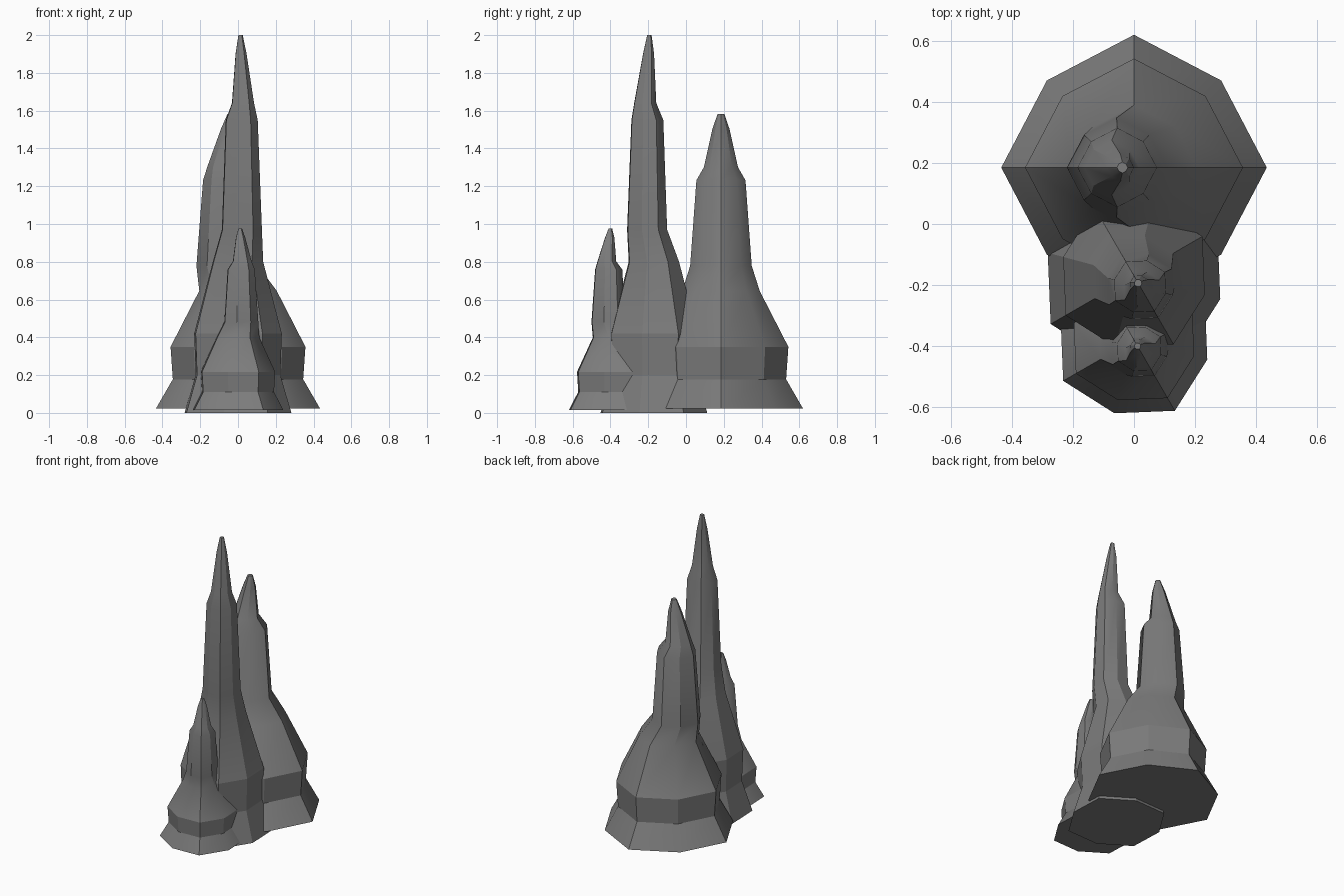
import bpy, bmesh, math

if "Cube" in bpy.data.objects:
    bpy.data.objects.remove(bpy.data.objects["Cube"])

# Shared spire profile: (height, radius, sideways drift of the ring centre)
RINGS = [(0.0, .435, 0), (.2, .345, 0), (.42, .357, 0), (.8, .205, 0),
         (.97, .163, -.057), (1.55, .13, -.055), (1.64, .09, -.073),
         (1.9, .045, -.045), (2.0, .018, -.038)]
SIDES = 8
SHARP_RINGS = (1, 2)

# Dark rock
rock = bpy.data.materials.new("dark_rock")
rock.diffuse_color = (.2, .2, .2, 1)
rock.use_nodes = True
rock.node_tree.nodes["Principled BSDF"].inputs["Base Color"].default_value = rock.diffuse_color


def spire(name, location, width, height, turn):
    bm = bmesh.new()
    loops = []
    for z, r, drift in RINGS:
        loop = []
        for i in range(SIDES):
            a = math.tau * i / SIDES
            rr = r * (0.928 if i % 2 else 1.0)   # alternate corners pulled in
            loop.append(bm.verts.new(((rr * math.cos(a) + drift) * width,
                                      rr * math.sin(a) * width, z * height)))
        loops.append(loop)
    for lo, hi in zip(loops, loops[1:]):
        for i in range(SIDES):
            j = (i + 1) % SIDES
            bm.faces.new((lo[i], lo[j], hi[j], hi[i]))
    bm.faces.new(loops[-1])
    bm.faces.new(loops[0][::-1])
    mesh = bpy.data.meshes.new(name)
    bm.to_mesh(mesh)
    bm.free()
    mesh.materials.append(rock)
    ob = bpy.data.objects.new(name, mesh)
    ob.location = location
    ob.rotation_euler.z = math.radians(turn)
    bpy.context.collection.objects.link(ob)
    bpy.ops.object.select_all(action='DESELECT')
    ob.select_set(True)
    bpy.context.view_layer.objects.active = ob
    bpy.ops.object.shade_smooth_by_angle(angle=math.radians(33))
    # Crisp ledges around the foot
    for e in mesh.edges:
        if any(all(v // SIDES == k for v in e.vertices) for k in SHARP_RINGS):
            e.use_edge_sharp = True
    return ob


# Three stalagmites: wide rear, tall middle, small front
spire("wide_rear_spire", (0, .185, .022), 1.0, .78, 0)
spire("tall_middle_spire", (0, -.170, 0), .725, 1.0, 120)
spire("small_front_spire", (0, -.38, .015), .616, .48, 120)
